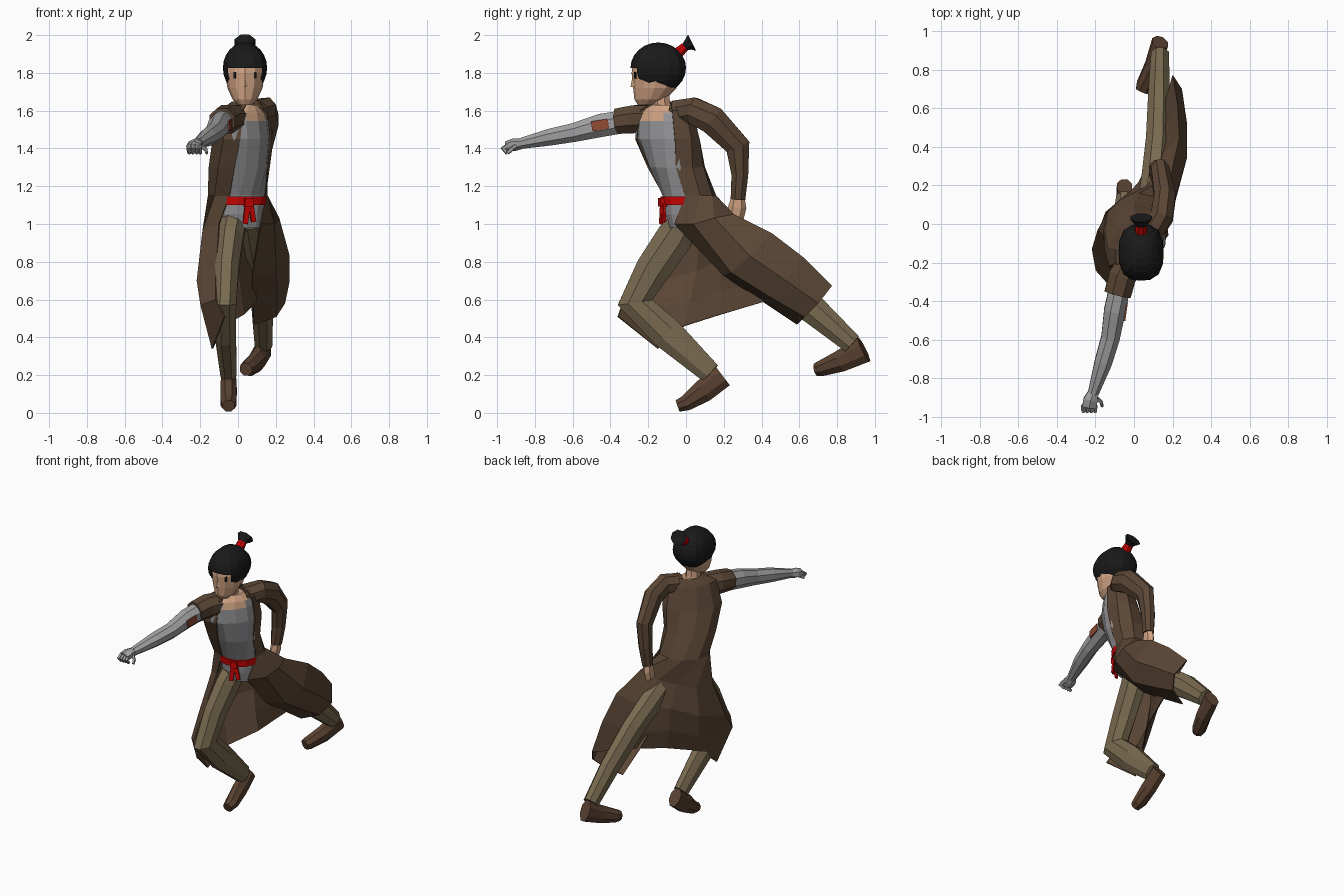
import bpy, bmesh, math
from mathutils import Vector, Matrix


def mat(name, r, g, b):
    m = bpy.data.materials.new(name)
    m.diffuse_color = (r, g, b, 1)
    return m


COAT = mat("coat brown", .105, .062, .036)
PANTS = mat("trouser olive", .19, .145, .08)
BOOT = mat("boot brown", .10, .053, .03)
SKIN = mat("skin", .64, .37, .23)
HAIR = mat("hair black", .01, .01, .01)
RED = mat("sash red", .6, .001, .001)
SHIRT = mat("shirt grey", .29, .29, .30)
METAL = mat("arm grey", .36, .36, .37)
RUST = mat("patch rust", .28, .07, .035)


def finish(name, bm, *mats):
    bmesh.ops.recalc_face_normals(bm, faces=bm.faces[:])
    me = bpy.data.meshes.new(name)
    bm.to_mesh(me)
    bm.free()
    for m in mats:
        me.materials.append(m)
    ob = bpy.data.objects.new(name, me)
    bpy.context.collection.objects.link(ob)
    return ob


def loft(rings, closed=True):
    """Skin a list of point rings; closed rings get end caps."""
    bm = bmesh.new()
    vs = [[bm.verts.new(p) for p in r] for r in rings]
    n = len(vs[0])
    for a, b in zip(vs, vs[1:]):
        for i in range(n if closed else n - 1):
            j = (i + 1) % n
            bm.faces.new((a[i], a[j], b[j], b[i]))
    if closed:
        bm.faces.new(vs[0])
        bm.faces.new(vs[-1])
    return bm


def tube(name, pts, m, n=8):
    """Limb along points (x, y, z, half width, half depth)."""
    P = [Vector(p[:3]) for p in pts]
    rings = []
    for i, p in enumerate(pts):
        t = Vector()
        if i > 0:
            t += (P[i] - P[i - 1]).normalized()
        if i < len(P) - 1:
            t += (P[i + 1] - P[i]).normalized()
        t.normalize()
        s = (Vector((1, 0, 0)) - t * t.x).normalized()
        u = t.cross(s)
        rings.append([P[i] + s * p[3] * math.cos(a) + u * p[4] * math.sin(a)
                      for a in [(k + .5) * 2 * math.pi / n for k in range(n)]])
    return finish(name, loft(rings), m)


def ellipse(c, angles):
    """Points of a level ellipse (cx, cy, z, rx, ry, yaw in degrees)."""
    x, y, z, rx, ry, yaw = c
    r = Matrix.Rotation(math.radians(yaw), 3, 'Z')
    return [r @ Vector((rx * math.cos(math.radians(a)), ry * math.sin(math.radians(a)), 0))
            + Vector((x, y, z)) for a in angles]


def stack(name, cs, *mats, n=12):
    return finish(name, loft([ellipse(c, [k * 360 / n for k in range(n)]) for c in cs]), *mats)


def box(name, loc, size, m, rot=(0, 0, 0)):
    bm = bmesh.new()
    bmesh.ops.create_cube(bm, size=1)
    bmesh.ops.scale(bm, vec=size, verts=bm.verts[:])
    ob = finish(name, bm, m)
    ob.location = loc
    ob.rotation_euler = [math.radians(a) for a in rot]
    return ob


# torso: grey shirt twisting toward the chest, skin above a scooped neckline
torso = stack("torso", [(.03, .0, .98, .11, .085, 10), (.02, -.01, 1.05, .12, .1, 15),
                        (.025, -.02, 1.15, .12, .1, 25), (.025, -.065, 1.3, .14, .125, 40),
                        (.03, -.115, 1.45, .172, .115, 50), (.03, -.125, 1.545, .165, .1, 50),
                        (.035, -.125, 1.59, .14, .085, 50), (.04, -.12, 1.63, .07, .06, 50)],
              SHIRT, SKIN)
for f in torso.data.polygons:
    v = f.center - Vector((.03, -.12, 0))
    off_centre = abs(v.x * .64 + v.y * .77)
    f.material_index = int(f.center.z > 1.6 or (f.center.z > 1.55 and off_centre < .08))

# sash with hanging ends
stack("sash", [(.022, -.018, 1.10, .13, .11, 22), (.025, -.022, 1.145, .13, .11, 25)], RED)
box("sash_knot", (.055, -.125, 1.115), (.045, .035, .045), RED, (0, 0, 20))
box("sash_end_left", (.075, -.118, 1.06), (.026, .012, .1), RED, (0, -10, 25))
box("sash_end_right", (.045, -.13, 1.055), (.028, .012, .11), RED, (0, 8, 20))

# coat: open sheet from the left front edge, round the back, to the right front edge
ang = [-48 + k * 278 / 8 for k in range(9)]
upper = [(.045, -.09, 1.645, .085, .07, 50), (.035, -.11, 1.60, .165, .1, 50),
         (.02, -.10, 1.45, .195, .125, 50), (.0, -.05, 1.3, .17, .135, 40),
         (.0, .02, 1.15, .165, .125, 30)]
hip = [(.12, -.06, 1.0), (.19, .04, 1.0), (.215, .15, 1.03), (.19, .25, 1.05), (.08, .2, 1.0),
       (-.02, .14, .97), (-.13, .07, .95), (-.185, -.03, .96), (-.1, -.09, 1.0)]
mid = [(.075, .2, .73), (.2, .24, .745), (.27, .34, .83), (.235, .45, .95), (.1, .3, .83),
       (-.005, .18, .81), (-.145, .06, .75), (-.215, -.13, .7), (-.115, -.25, .72)]
knee = [(.075, .41, .59), (.205, .44, .62), (.27, .53, .7), (.225, .62, .82), (.11, .39, .68),
        (.01, .18, .65), (-.115, .02, .58), (-.195, -.24, .57), (-.115, -.33, .6)]
hem = [(.085, .59, .47), (.2, .63, .51), (.245, .70, .58), (.2, .77, .67), (.105, .45, .6),
       (.03, .18, .52), (-.08, -.01, .46), (-.135, -.15, .34), (-.07, -.36, .51)]
rows = [ellipse(c, ang) for c in upper] + [hip, mid, knee, hem]
coat = finish("coat", loft(rows, closed=False), COAT)
sol = coat.modifiers.new("cloth", 'SOLIDIFY')
sol.thickness = .008
sol.offset = 0

# sleeves: long bent left one, short torn right one
tube("left_sleeve", [(.08, -.05, 1.59, .07, .07), (.145, .04, 1.6, .065, .075),
                     (.16, .14, 1.55, .06, .082), (.135, .275, 1.41, .05, .07),
                     (.12, .285, 1.26, .046, .048), (.11, .275, 1.13, .036, .042)], COAT)
tube("right_sleeve", [(.0, -.17, 1.56, .07, .075), (-.06, -.27, 1.555, .078, .08),
                      (-.085, -.365, 1.545, .075, .072)], COAT)
tube("left_hand", [(.11, .275, 1.15, .026, .034), (.105, .272, 1.09, .03, .048),
                   (.1, .26, 1.035, .024, .046)], SKIN, 6)

# metal right arm, reaching forward
tube("right_arm", [(-.07, -.31, 1.545, .058, .066), (-.1, -.45, 1.522, .06, .066),
                   (-.122, -.59, 1.485, .052, .054), (-.16, -.72, 1.46, .049, .048),
                   (-.212, -.88, 1.425, .03, .03)], METAL)
box("arm_patch", (-.043, -.455, 1.524), (.009, .09, .052), RUST, (9, 0, -8))
tube("right_palm", [(-.212, -.87, 1.425, .028, .028), (-.225, -.91, 1.42, .042, .034),
                    (-.232, -.95, 1.41, .042, .028)], METAL, 6)
for k in range(4):
    x = -.262 + k * .02
    tube("finger_%d" % k, [(x, -.94, 1.415, .012, .016), (x, -.968, 1.40, .012, .015),
                           (x + .004, -.945, 1.375, .01, .012)], METAL, 5)
tube("thumb", [(-.2, -.9, 1.415, .012, .014), (-.17, -.925, 1.395, .01, .013),
               (-.165, -.945, 1.375, .008, .01)], METAL, 5)

# legs
tube("front_leg", [(-.02, .0, 1.04, .075, .08), (-.04, -.06, .93, .075, .105),
                   (-.06, -.175, .76, .07, .1), (-.07, -.27, .585, .066, .1),
                   (-.066, -.1, .42, .06, .092), (-.05, .13, .21, .046, .062)], PANTS)
tube("rear_leg", [(.075, .03, 1.03, .07, .08), (.105, .2, .88, .075, .09),
                  (.125, .43, .72, .068, .092), (.13, .68, .54, .06, .082),
                  (.135, .88, .365, .05, .058)], PANTS)
tube("front_boot", [(-.05, .195, .195, .042, .066), (-.05, .09, .115, .047, .066),
                    (-.05, .0, .052, .045, .045), (-.05, -.045, .036, .035, .034)], BOOT)
tube("rear_boot", [(.135, .942, .335, .045, .075), (.1, .82, .275, .047, .062),
                   (.055, .72, .237, .046, .045), (.042, .69, .23, .037, .036)], BOOT)

# neck and face
tube("neck", [(.04, -.11, 1.56, .07, .06), (.037, -.13, 1.63, .048, .05),
              (.037, -.14, 1.71, .048, .052)], SKIN)
stack("face", [(.037, -.215, 1.63, .035, .04, 0), (.037, -.19, 1.66, .066, .083, 0),
               (.037, -.165, 1.72, .093, .115, 0), (.037, -.16, 1.8, .106, .128, 0),
               (.037, -.155, 1.88, .1, .122, 0)], SKIN)
nose = bmesh.new()
bmesh.ops.create_cone(nose, cap_ends=True, segments=4, radius1=.015, radius2=.004, depth=.055)
finish("nose", nose, SKIN).location = (.037, -.279, 1.752)
for s, side in ((-1, "right"), (1, "left")):
    box(side + "_eye", (.037 + s * .053, -.267, 1.787), (.014, .009, .036), HAIR, (0, 0, s * 28))

# hair cap: boxy sphere with a slanted hairline, opened over the face
bm = bmesh.new()
bmesh.ops.create_uvsphere(bm, u_segments=16, v_segments=12, radius=1)
for v in bm.verts:
    k = 1 + .1 * math.sin(2 * math.atan2(v.co.y, v.co.x)) ** 2
    v.co = (.037 + .117 * k * v.co.x, -.147 + .147 * k * v.co.y, 1.826 + .135 * v.co.z)
bmesh.ops.bisect_plane(bm, geom=bm.verts[:] + bm.edges[:] + bm.faces[:],
                       plane_co=(0, -.29, 1.785), plane_no=(0, -.4, -1), clear_outer=True)
drop = [f for f in bm.faces if f.calc_center_median().y < -.24
        and f.calc_center_median().z < 1.84 and abs(f.calc_center_median().x - .037) < .07]
bmesh.ops.delete(bm, geom=drop, context='FACES')
finish("hair", bm, HAIR)

# ponytail, fanning out flat
tube("hair_tie", [(.037, -.06, 1.89, .036, .034), (.037, -.005, 1.938, .03, .026)], RED)
tube("ponytail", [(.037, -.012, 1.932, .024, .02), (.037, .012, 1.95, .044, .034),
                  (.037, .032, 1.96, .06, .052)], HAIR)
